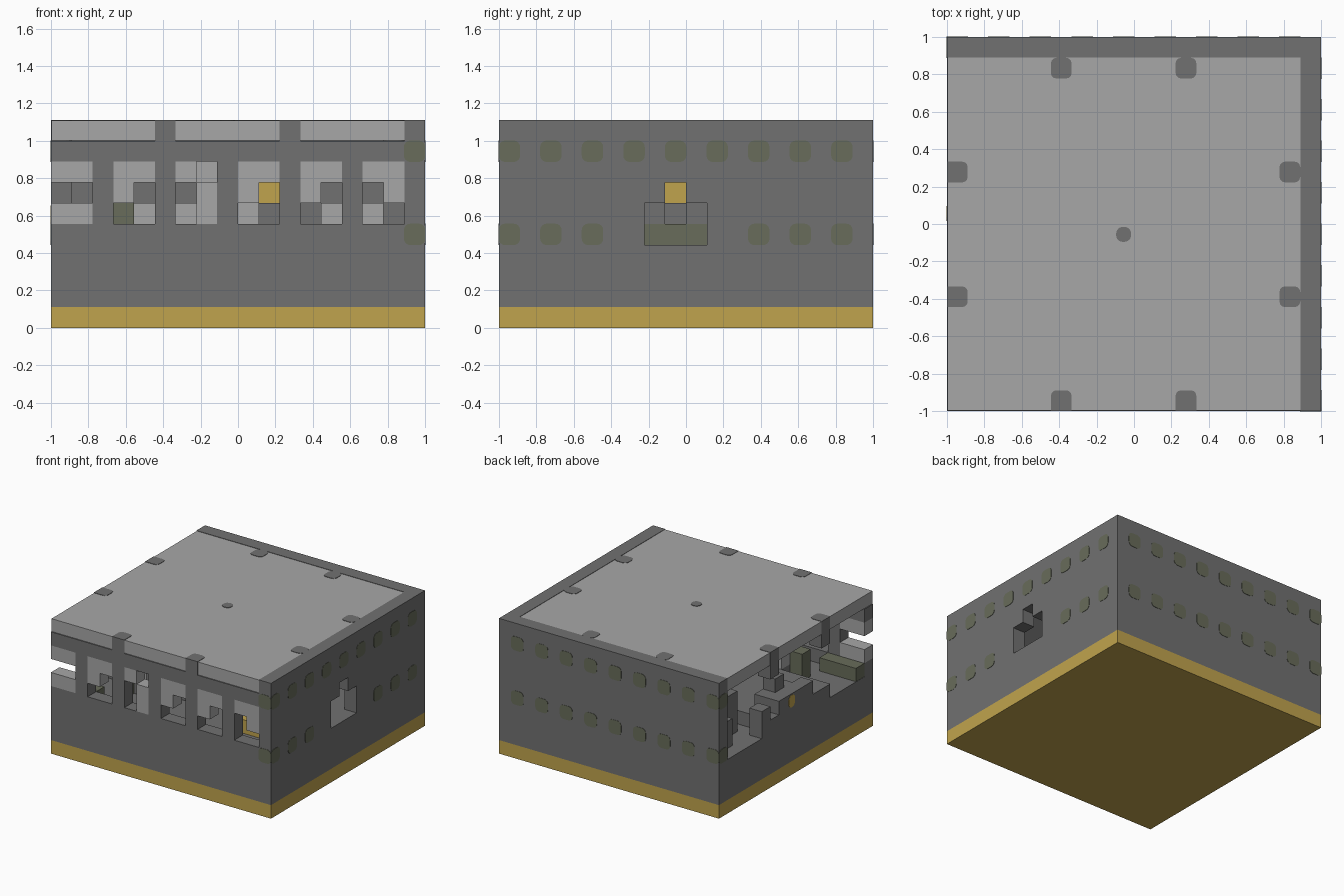
import bpy, bmesh
from mathutils import Matrix

if "Cube" in bpy.data.objects:
    bpy.data.objects.remove(bpy.data.objects["Cube"])

U = 1 / 9      # one block
N = 18         # blocks per side


def material(name, r, g, b):
    m = bpy.data.materials.new(name)
    m.use_nodes = True
    m.diffuse_color = (r, g, b, 1)
    shader = m.node_tree.nodes["Principled BSDF"]
    shader.inputs["Base Color"].default_value = (r, g, b, 1)
    shader.inputs["Roughness"].default_value = 0.9
    return m


DARK = material("dark stone", 0.165, 0.165, 0.165)
LIGHT = material("light stone", 0.39, 0.39, 0.39)
GOLD = material("gold", 0.53, 0.37, 0.075)
MOSS = material("mossy stone", 0.138, 0.15, 0.103)


def finish(name, bm, mat):
    bmesh.ops.recalc_face_normals(bm, faces=bm.faces)
    mesh = bpy.data.meshes.new(name)
    bm.to_mesh(mesh)
    bm.free()
    mesh.materials.append(mat)
    ob = bpy.data.objects.new(name, mesh)
    bpy.context.collection.objects.link(ob)


def box(name, mat, x, y, z, inset=0.0, rounded=False):
    """Box over inclusive block ranges; optionally round its inner upright edges."""
    span = [(r, r) if isinstance(r, int) else r for r in (x, y, z)]
    lo = [s[0] * U - o + inset for s, o in zip(span, (1, 1, 0))]
    hi = [(s[1] + 1) * U - o - inset for s, o in zip(span, (1, 1, 0))]
    bm = bmesh.new()
    bmesh.ops.create_cube(bm, size=1)
    for v in bm.verts:
        v.co = [a if c < 0 else b for c, a, b in zip(v.co, lo, hi)]
    if rounded:
        edges = [e for e in bm.edges
                 if abs(e.verts[0].co.z - e.verts[1].co.z) > 0.05
                 and max(abs(c) for c in e.verts[0].co.xy) < 0.95]
        bmesh.ops.bevel(bm, geom=edges, offset=0.03, segments=3, profile=0.5, affect='EDGES')
    finish(name, bm, mat)


def patch(name, mat, centre, axis, width=0.115, height=0.115):
    """Thin rounded plate lying on a wall that faces along the axis."""
    bm = bmesh.new()
    bmesh.ops.create_cube(bm, size=1)
    size = [width, width, height]
    size[axis] = 0.005
    bmesh.ops.scale(bm, vec=size, verts=bm.verts)
    edges = [e for e in bm.edges
             if abs(e.verts[0].co[axis] - e.verts[1].co[axis]) > 0.004]
    bmesh.ops.bevel(bm, geom=edges, offset=0.035, segments=4, profile=0.5, affect='EDGES')
    bmesh.ops.transform(bm, matrix=Matrix.Translation(centre), verts=bm.verts)
    finish(name, bm, mat)


def mid(i):
    return (i + 0.5) * U - 1


# Foundation and solid lower storey
box("gold_foundation", GOLD, (0, 17), (0, 17), 0)
box("lower_storey", DARK, (0, 17), (0, 17), (1, 3))

# Back wall
box("back_wall", DARK, (0, 17), 17, (4, 9))

# Right wall with its stepped opening
box("right_wall_front", DARK, 17, (0, 6), (4, 9))
box("right_wall_rear", DARK, 17, (10, 16), (4, 9))
box("right_wall_lintel", DARK, 17, (7, 9), (7, 9))
for j in (7, 9):
    box("right_opening_step", DARK, 17, j, 6)

# Front wall: sill, lintel, piers and broken light infill
box("front_sill", DARK, (0, 16), 0, 4)
box("front_lintel", DARK, (0, 16), 0, 8)
for i in range(2, 17, 3):
    box("front_pier", DARK, i, 0, (5, 7))
holes = {(0, 6), (1, 6), (3, 5), (4, 5), (4, 6), (6, 5), (6, 6), (7, 7),
         (9, 5), (10, 5), (10, 6), (12, 5), (13, 5), (13, 6),
         (15, 5), (15, 6), (16, 5)}
for i in range(17):
    for k in (5, 6, 7):
        if i % 3 != 2 and (i, k) not in holes:
            box("front_infill", LIGHT, i, 0, k)

# Roof slab with dark beam ends
box("roof_slab", LIGHT, (0, 17), (0, 17), 9, inset=0.003)
for b in (5, 11):
    box("front_beam_end", DARK, b, 0, 9, rounded=True)
    box("back_beam_end", DARK, b, 16, 9, rounded=True)
    box("left_beam_end", DARK, 0, b, 9, rounded=True)
    box("right_beam_end", DARK, 16, b, 9, rounded=True)
    box("left_beam_drop", DARK, 0, b, 8)
patch("roof_boss", DARK, (mid(8), mid(8), 10 * U - 0.002), 2, 0.08)

# Mossy patches on the right and back walls
for k in (4, 8):
    z = (k + 0.5) * U
    for n in range(0, N, 2):
        patch("back_moss", MOSS, (mid(n), 1, z), 1)
        if k == 8 or not 5 < n < 11:
            patch("right_moss", MOSS, (1, mid(n), z), 0)
    patch("front_corner_moss", MOSS, (mid(17), -1, z), 1)
    patch("left_corner_moss", MOSS, (-1, mid(17), z), 0)

# Raised floor and gatehouse at the open left side
box("raised_floor", DARK, (0, 9), (5, 11), 4)
box("gatehouse", DARK, (0, 1), (8, 10), 5)
box("gatehouse_turret", DARK, 1, 9, 6)
patch("gatehouse_door", GOLD, (-1, mid(9), 5.45 * U), 0, 0.08, 0.1)
box("gate_post", DARK, 0, 7, 5)
box("rear_post", DARK, 0, 12, (4, 5))
box("rear_tower", DARK, 2, 13, (4, 6))
box("rear_bench", DARK, (1, 2), (15, 16), (4, 5))
box("front_ledge_moss", MOSS, (0, 2), 1, 4, inset=0.001)

# Central column and inner keep behind the right opening
box("central_column", DARK, 8, 8, (5, 8))
box("keep_base", MOSS, (10, 12), (7, 9), 4)
for j in (7, 8, 9):
    box("keep_wall", DARK, (10, 12 if j != 8 else 11), j, 5)
box("keep_crown", GOLD, 10, 8, 6)

# Inner blocks behind the front windows
for i, k in ((4, 5), (6, 5), (9, 5), (13, 5), (15, 5), (7, 7)):
    box("inner_light_block", LIGHT, i, 4, k)
    if k == 5:
        box("inner_block_base", DARK, i, 4, 4)
box("inner_moss_block", MOSS, 3, 3, (4, 5))
box("inner_gold_block", GOLD, (13, 14), 3, 4)
for i in (2, 5, 8, 11):
    box("inner_post", DARK, i, 14, (4, 6))
